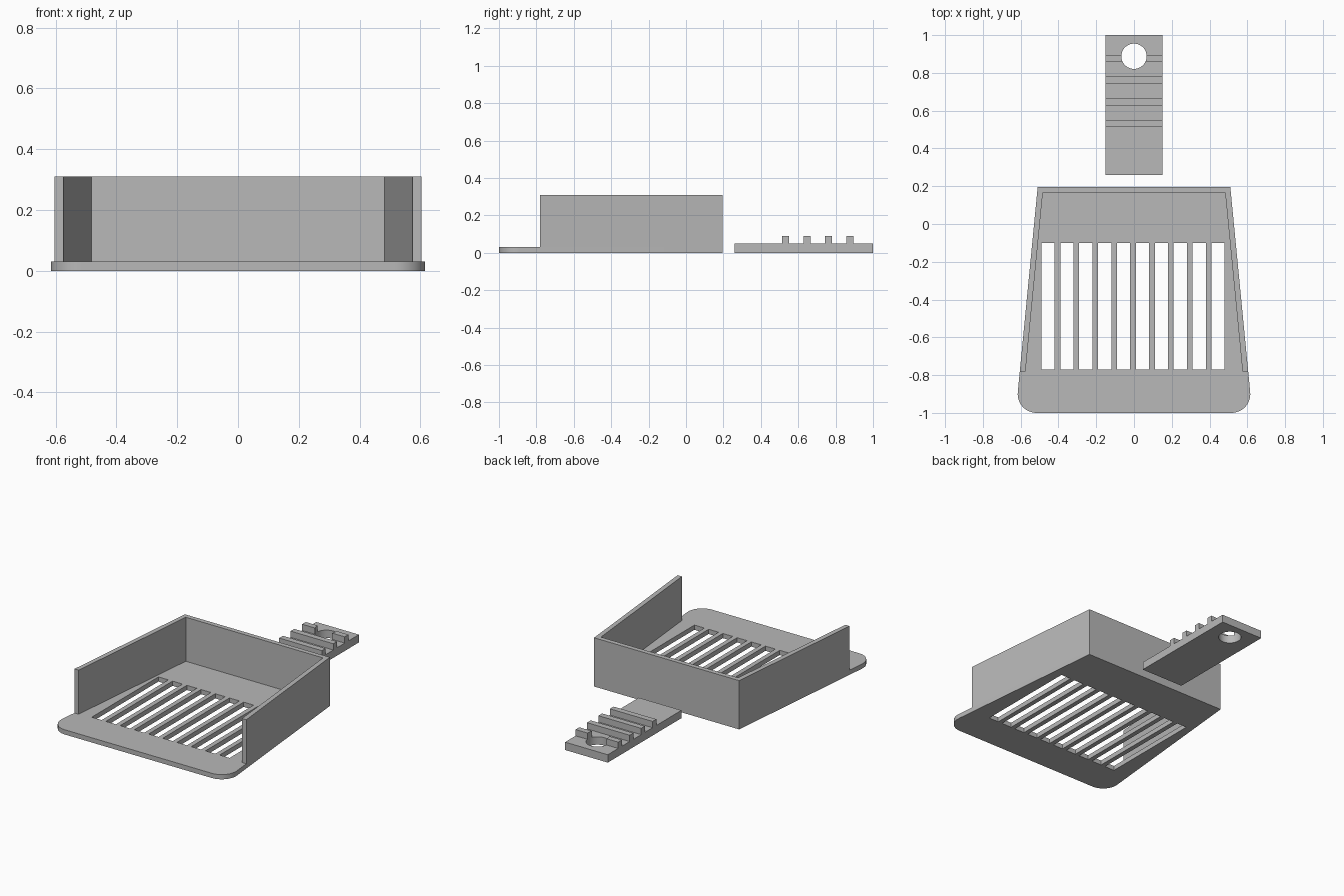
import bpy, bmesh
from math import radians, cos, sin, atan
from mathutils import Vector

cube = bpy.data.objects.get("Cube")
if cube:
    bpy.data.objects.remove(cube, do_unlink=True)

grey = bpy.data.materials.new("plain grey")
grey.use_nodes = True
colour = (0.48, 0.48, 0.48, 1)
grey.diffuse_color = colour
grey.node_tree.nodes["Principled BSDF"].inputs["Base Color"].default_value = colour


def prisms(name, outlines, place, depth):
    """Extrude each 2D outline along depth; place maps outline points to 3D."""
    bm = bmesh.new()
    for outline in outlines:
        face = bm.faces.new([bm.verts.new(place(a, b)) for a, b in outline])
        new = bmesh.ops.extrude_face_region(bm, geom=[face], use_keep_orig=True)["geom"]
        bmesh.ops.translate(bm, vec=Vector(depth),
                            verts=[g for g in new if isinstance(g, bmesh.types.BMVert)])
    bmesh.ops.recalc_face_normals(bm, faces=bm.faces[:])
    mesh = bpy.data.meshes.new(name)
    bm.to_mesh(mesh)
    bm.free()
    mesh.materials.append(grey)
    obj = bpy.data.objects.new(name, mesh)
    bpy.context.collection.objects.link(obj)
    return obj


def upright(name, outlines, z0, z1):
    return prisms(name, outlines, lambda x, y: (x, y, z0), (0, 0, z1 - z0))


def combine(obj, tool, operation):
    """Apply a boolean and discard the tool."""
    mod = obj.modifiers.new(operation.lower(), 'BOOLEAN')
    mod.operation, mod.solver, mod.object = operation, 'EXACT', tool
    bpy.context.view_layer.objects.active = obj
    bpy.ops.object.modifier_apply(modifier=mod.name)
    bpy.data.objects.remove(tool, do_unlink=True)


def mirrored(half):
    return half + [(-x, y) for x, y in reversed(half)]


# Tapered scoop floor with rounded front corners
BACK, LIP, WALL_FRONT, THICK = 0.195, -1.0, -0.78, 0.03
SLOPE, RADIUS = 0.097, 0.1


def side(y):
    return 0.51 + SLOPE * (BACK - y)


tilt = atan(SLOPE)
cy = LIP + RADIUS
cx = side(cy) - RADIUS / cos(tilt)
half = [(side(BACK), BACK)]
for i in range(13):
    a = tilt + (radians(-90) - tilt) * i / 12
    half.append((cx + RADIUS * cos(a), cy + RADIUS * sin(a)))
scoop = upright("scoop_body", [mirrored(half)], 0, THICK)

# Sifting slots
slots = []
for i in range(10):
    x = -0.49 + 0.1 * i
    slots.append([(x, -0.77), (x + 0.07, -0.77), (x + 0.07, -0.1), (x, -0.1)])
combine(scoop, upright("slot_cutter", slots, -0.1, 0.1), 'DIFFERENCE')

# Back and side walls in one U shape
inner_back = BACK - THICK
wall_half = [(side(inner_back) - THICK, inner_back),
             (side(WALL_FRONT) - THICK, WALL_FRONT),
             (side(WALL_FRONT), WALL_FRONT),
             (side(BACK), BACK)]
combine(scoop, upright("walls", [mirrored(wall_half)], 0.01, 0.31), 'UNION')

# Separate handle, a side profile with four grip ridges
TOP, RIDGE = 0.05, 0.09
profile = [(0.26, 0), (0.26, TOP)]
for i in range(4):
    y = 0.513 + 0.115 * i
    profile += [(y, TOP), (y, RIDGE), (y + 0.037, RIDGE), (y + 0.037, TOP)]
profile += [(1.0, TOP), (1.0, 0)]
handle = prisms("handle", [profile], lambda y, z: (-0.15, y, z), (0.3, 0, 0))

# Hanging hole
circle = [(0.067 * cos(radians(a)), 0.888 + 0.067 * sin(radians(a))) for a in range(0, 360, 10)]
combine(handle, upright("hole_cutter", [circle], -0.1, 0.2), 'DIFFERENCE')

# Smooth curved corners and hole, crisp elsewhere
bpy.ops.object.select_all(action='DESELECT')
for obj in (scoop, handle):
    obj.select_set(True)
bpy.context.view_layer.objects.active = scoop
bpy.ops.object.shade_smooth_by_angle(angle=radians(30))
